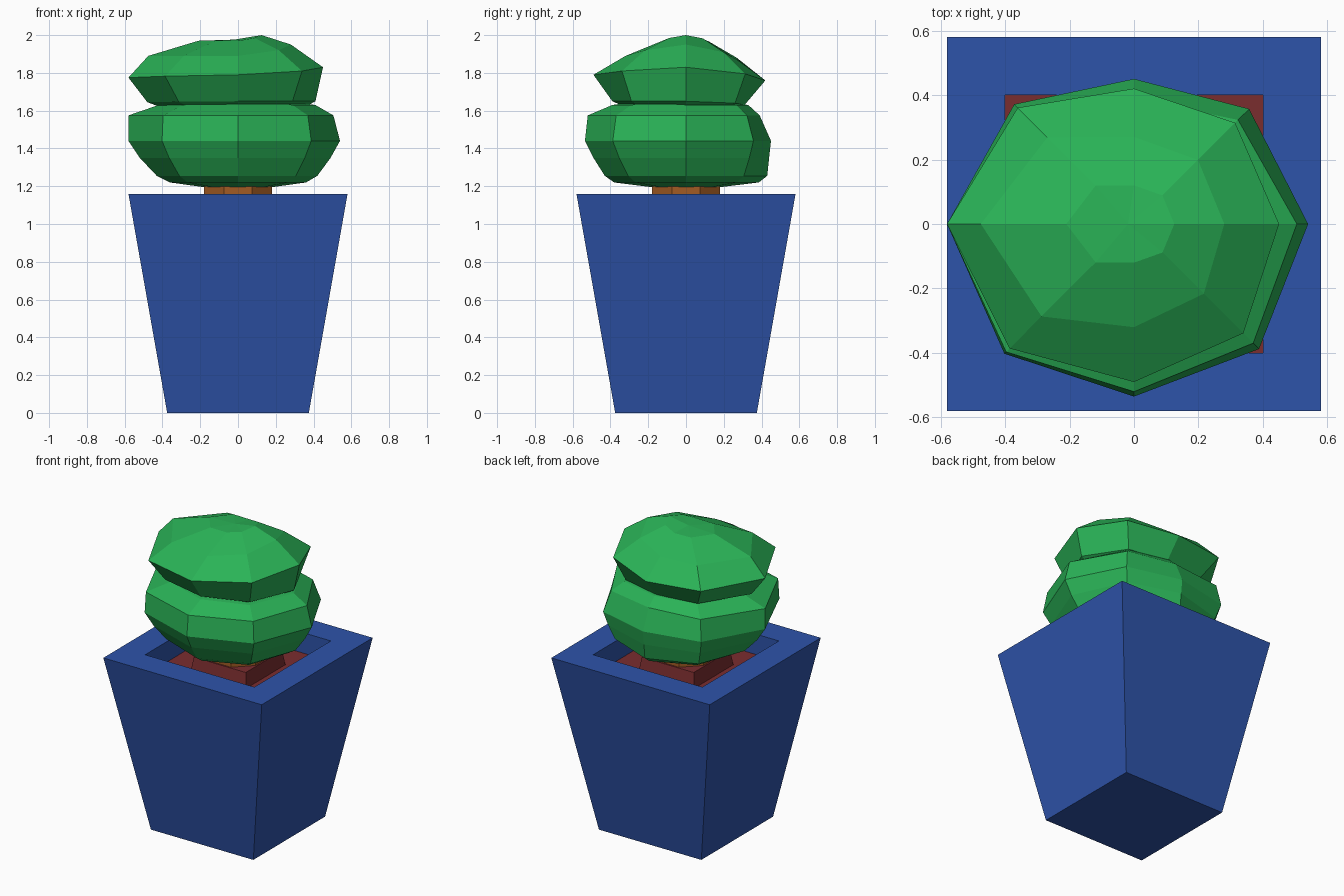
import bpy, bmesh, math

if "Cube" in bpy.data.objects:
    bpy.data.objects.remove(bpy.data.objects["Cube"])

def material(name, rgb):
    m = bpy.data.materials.new(name)
    m.diffuse_color = (*rgb, 1)
    m.use_nodes = True
    m.node_tree.nodes["Principled BSDF"].inputs["Base Color"].default_value = m.diffuse_color
    return m

BLUE = material("pot blue", (0.027, 0.088, 0.40))
RED = material("soil red", (0.195, 0.026, 0.028))
BROWN = material("trunk brown", (0.36, 0.105, 0.017))
GREEN = material("leaf green", (0.023, 0.45, 0.095))

def loft(name, rings, mat):
    """Skin a stack of equal-length point rings and cap both ends with fans."""
    bm = bmesh.new()
    loops = [[bm.verts.new(p) for p in ring] for ring in rings]
    n = len(loops[0])
    for a, b in zip(loops, loops[1:]):
        for i in range(n):
            j = (i + 1) % n
            bm.faces.new((a[i], a[j], b[j], b[i]))
    for loop in (loops[0], loops[-1]):
        mid = sum((v.co for v in loop[1:]), loop[0].co.copy()) / n
        c = bm.verts.new(mid)
        for i in range(n):
            bm.faces.new((loop[i], loop[(i + 1) % n], c))
    bmesh.ops.recalc_face_normals(bm, faces=bm.faces)
    me = bpy.data.meshes.new(name)
    bm.to_mesh(me)
    bm.free()
    me.materials.append(mat)
    ob = bpy.data.objects.new(name, me)
    bpy.context.collection.objects.link(ob)
    return ob

def square(h, z):
    return [(h, -h, z), (h, h, z), (-h, h, z), (-h, -h, z)]

def circle(r, z, n=8):
    return [(r * math.cos(2 * math.pi * (i + .5) / n),
             r * math.sin(2 * math.pi * (i + .5) / n), z) for i in range(n)]

def blob(right, back, left, front):
    """Eight-sided ring from four (radius, height) pairs, diagonals averaged."""
    axes = [right, back, left, front]
    pts = []
    for i in range(4):
        (r, z), (r2, z2) = axes[i], axes[(i + 1) % 4]
        for k, rad, h in ((0, r, z), (.5, (r + r2) / 2 * 1.02, (z + z2) / 2)):
            a = (i + k) * math.pi / 2
            pts.append((rad * math.cos(a), rad * math.sin(a), h))
    return pts

def level(z, *radii):
    return blob(*[(r, z) for r in radii])

# Tapered pot with thick rim and recess
loft("pot", [square(0.375, 0), square(0.58, 1.16), square(0.40, 1.16), square(0.40, 1.0)], BLUE)

# Soil with a raised block round the trunk
loft("soil", [square(0.40, 1.005), square(0.40, 1.025)], RED)
loft("soil_mound", [square(0.205, 1.02), square(0.19, 1.12)], RED)

# Trunk
loft("trunk", [circle(0.195, 1.10), circle(0.195, 1.22)], BROWN)

# Lower foliage: right, back, left, front radii
loft("lower_foliage", [
    level(1.195, 0.18, 0.18, 0.18, 0.18),
    level(1.22, 0.36, 0.385, 0.36, 0.38),
    level(1.255, 0.42, 0.43, 0.43, 0.43),
    level(1.35, 0.49, 0.44, 0.52, 0.49),
    level(1.44, 0.54, 0.45, 0.58, 0.535),
    level(1.575, 0.505, 0.39, 0.58, 0.52),
    level(1.63, 0.41, 0.33, 0.42, 0.39),
    level(1.65, 0.25, 0.2, 0.25, 0.25)], GREEN)

# Upper foliage, tilted
loft("upper_foliage", [
    level(1.60, 0.32, 0.22, 0.36, 0.28),
    blob((0.41, 1.65), (0.31, 1.63), (0.48, 1.645), (0.39, 1.65)),
    blob((0.45, 1.83), (0.42, 1.76), (0.58, 1.775), (0.49, 1.79)),
    blob((0.28, 1.95), (0.27, 1.87), (0.475, 1.89), (0.32, 1.89)),
    blob((0.125, 2.0), (0.12, 1.965), (0.21, 1.97), (0.12, 1.97))], GREEN)
